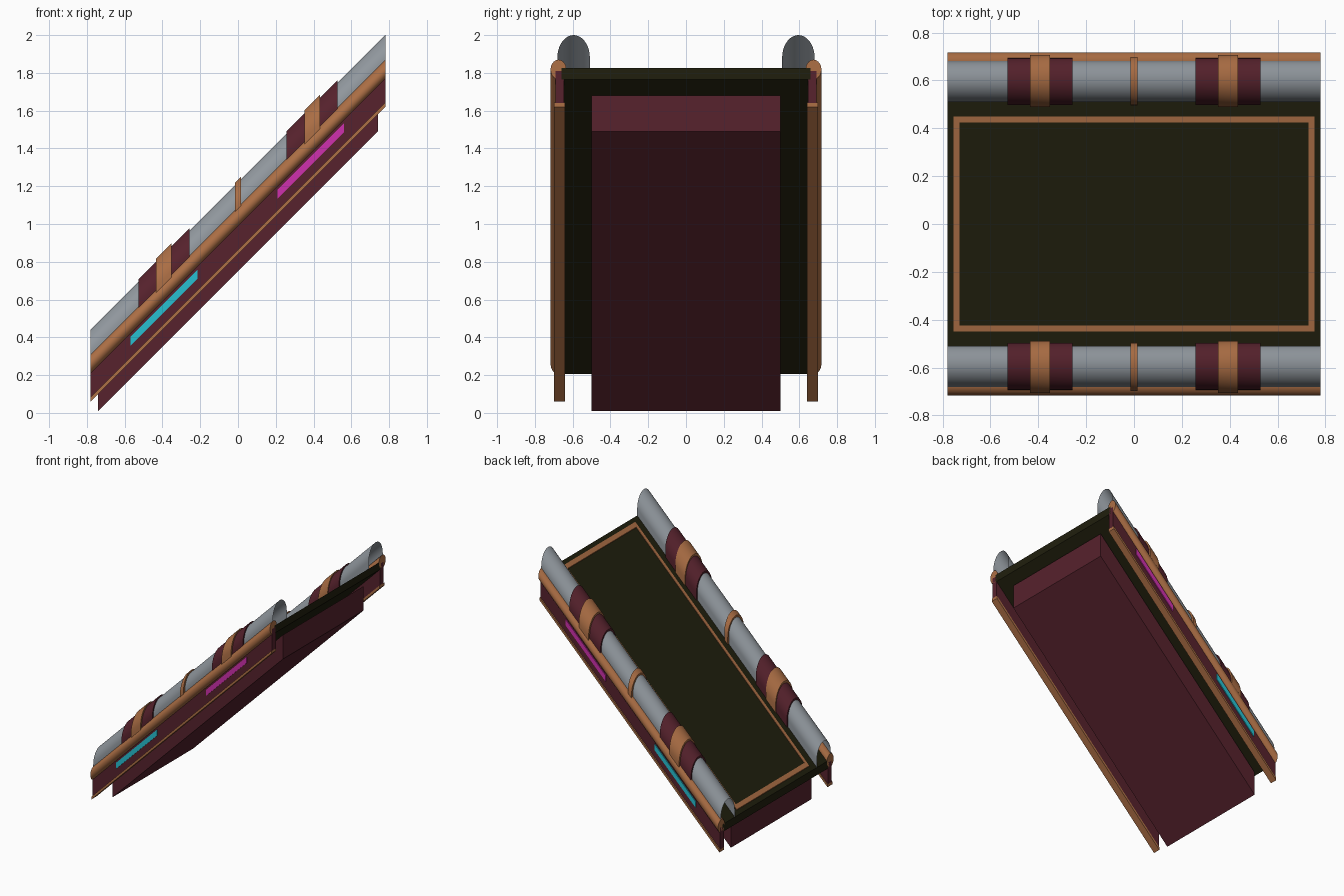
import bpy, bmesh
from math import sin, cos, pi

if "Cube" in bpy.data.objects:
    bpy.data.objects.remove(bpy.data.objects["Cube"], do_unlink=True)


def material(name, r, g, b):
    m = bpy.data.materials.new(name)
    m.use_nodes = True
    m.diffuse_color = (r, g, b, 1)
    m.node_tree.nodes["Principled BSDF"].inputs["Base Color"].default_value = (r, g, b, 1)
    return m


grey = material("steel grey", 0.29, 0.32, 0.35)
brass = material("copper brass", 0.42, 0.16, 0.06)
maroon = material("dark maroon", 0.095, 0.016, 0.026)
olive = material("dark olive", 0.0145, 0.0135, 0.004)
cyan = material("cyan light", 0.02, 0.53, 0.64)
magenta = material("magenta light", 0.62, 0.03, 0.42)

HALF = 0.78


def sweep(name, profile, x0, x1, mat, closed=True, smooth=False):
    """Sweep a (y, height) profile along the 45 degree incline with upright ends."""
    bm = bmesh.new()
    rings = [[bm.verts.new((x, y, h + x)) for y, h in profile] for x in (x0, x1)]
    n = len(profile)
    for i in range(n if closed else n - 1):
        j = (i + 1) % n
        bm.faces.new((rings[0][i], rings[0][j], rings[1][j], rings[1][i]))
    if closed:
        bm.faces.new(rings[0])
        bm.faces.new(rings[1])
    bmesh.ops.recalc_face_normals(bm, faces=bm.faces)
    # open shells face outward, away from their underside
    if not closed and sum(f.normal.z for f in bm.faces) < 0:
        bmesh.ops.reverse_faces(bm, faces=bm.faces)
    mesh = bpy.data.meshes.new(name)
    bm.to_mesh(mesh)
    bm.free()
    mesh.materials.append(mat)
    ob = bpy.data.objects.new(name, mesh)
    bpy.context.collection.objects.link(ob)
    if smooth:
        bpy.ops.object.select_all(action="DESELECT")
        ob.select_set(True)
        bpy.context.view_layer.objects.active = ob
        bpy.ops.object.shade_smooth_by_angle(angle=0.7)
    return ob


def rect(y0, y1, h0, h1):
    return [(y0, h0), (y1, h0), (y1, h1), (y0, h1)]


def arch(cy, ry, top, base, spring=1.10, n=20):
    """Rounded hood outline with straight legs."""
    curve = [(cy + ry * cos(pi * i / n), spring + (top - spring) * sin(pi * i / n))
             for i in range(n + 1)]
    return [(cy + ry, base)] + curve + [(cy - ry, base)]


def oval(cy, ch, ry, rh, n=20):
    return [(cy + ry * cos(2 * pi * i / n), ch + rh * sin(2 * pi * i / n)) for i in range(n)]


# Ramp deck and the body beneath it
sweep("deck", rect(-0.66, 0.66, 0.985, 1.045), -HALF, HALF, olive)
sweep("under_body", rect(-0.5, 0.5, 0.75, 0.94), -0.74, 0.74, maroon)

# Inlaid border on the deck
for label, s in (("right", -1), ("left", 1)):
    a, b = sorted((s * 0.425, s * 0.45))
    sweep("border_side_" + label, rect(a, b, 1.04, 1.05), -0.755, 0.755, brass)
for label, x in (("lower", -0.755), ("upper", 0.73)):
    sweep("border_end_" + label, rect(-0.425, 0.425, 1.04, 1.05), x, x + 0.025, brass)

# Side assemblies
for label, s in (("right", -1), ("left", 1)):
    def side(name, profile, x0, x1, mat, **kw):
        return sweep(name + "_" + label, [(s * y, h) for y, h in profile], x0, x1, mat, **kw)

    side("side_panel", rect(0.645, 0.69, 0.86, 1.03), -HALF, HALF, maroon)
    side("lower_trim", rect(0.64, 0.70, 0.84, 0.863), -HALF, HALF, brass)
    side("edge_rail", oval(0.675, 1.038, 0.042, 0.052), -HALF, HALF, brass, smooth=True)
    side("light_lower", rect(0.688, 0.697, 0.925, 0.972), -0.57, -0.215, cyan)
    side("light_upper", rect(0.688, 0.697, 0.925, 0.972), 0.21, 0.56, magenta)

    # Handrail hood with sleeves and bands
    side("handrail", arch(0.595, 0.086, 1.22, 1.0), -HALF, HALF, grey, closed=False, smooth=True)
    side("middle_ring", arch(0.597, 0.101, 1.235, 1.03), -0.015, 0.015, brass, smooth=True)
    for part, x in (("lower", -0.393), ("upper", 0.393)):
        side("sleeve_" + part, arch(0.595, 0.098, 1.235, 1.03), x - 0.135, x + 0.135,
             maroon, smooth=True)
        side("band_" + part, arch(0.598, 0.109, 1.25, 1.03), x - 0.042, x + 0.042,
             brass, smooth=True)
